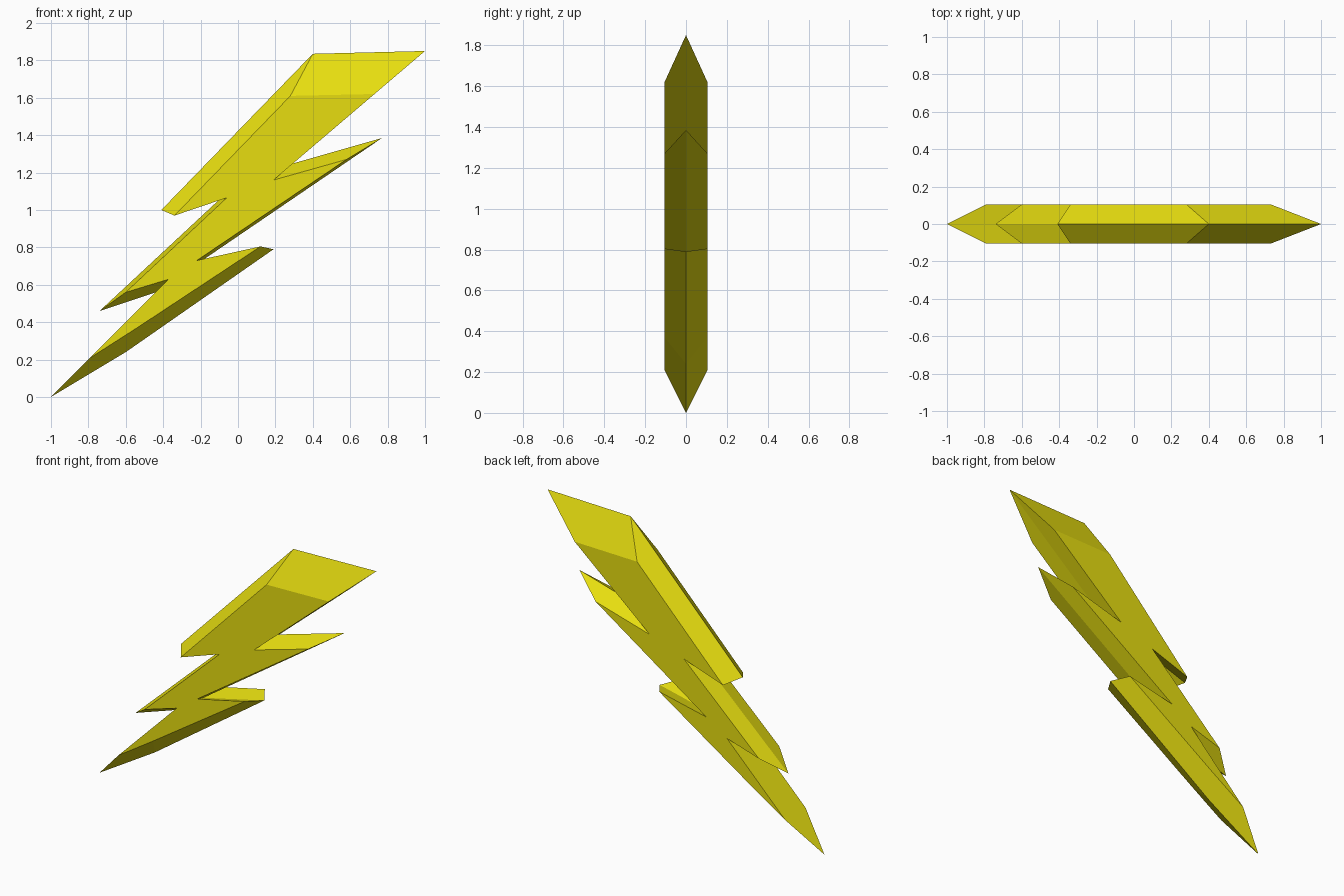
import bpy
import bmesh

cube = bpy.data.objects.get("Cube")
if cube:
    bpy.data.objects.remove(cube, do_unlink=True)

HALF_DEPTH = 0.105

# Each corner of the bolt: (ridge x, ridge z), (flat face x, flat face z)
CORNERS = [
    ((-1.00, 0.00), (-0.79, 0.21)),    # bottom point
    ((-0.60, 0.24), (-0.54, 0.37)),    # slight bend in the lower edge
    ((0.19, 0.79), (0.12, 0.805)),     # lower right barb
    ((-0.25, 0.69), (-0.22, 0.73)),    # lower right notch
    ((0.77, 1.385), (0.58, 1.27)),     # middle right barb
    ((0.28, 1.245), (0.19, 1.16)),     # upper right notch
    ((1.00, 1.85), (0.73, 1.62)),      # top right corner
    ((0.40, 1.835), (0.28, 1.61)),     # top left corner
    ((-0.41, 1.00), (-0.34, 0.97)),    # upper left barb
    ((-0.02, 1.13), (-0.06, 1.065)),   # upper left notch
    ((-0.74, 0.46), (-0.60, 0.56)),    # lower left barb
    ((-0.44, 0.56), (-0.37, 0.63)),    # lower left notch
]

# Single yellow colour
yellow = bpy.data.materials.new("bolt yellow")
yellow.use_nodes = True
colour = (0.80, 0.73, 0.005, 1.0)
yellow.diffuse_color = colour
yellow.node_tree.nodes["Principled BSDF"].inputs["Base Color"].default_value = colour

# Flat front and back faces, each joined to the ridge by slanted sides
bm = bmesh.new()
ridge = [bm.verts.new((x, 0, z)) for (x, z), _ in CORNERS]
for side in (-HALF_DEPTH, HALF_DEPTH):
    rim = [bm.verts.new((x, side, z)) for _, (x, z) in CORNERS]
    bm.faces.new(rim)
    for i in range(len(rim)):
        j = (i + 1) % len(rim)
        bm.faces.new((rim[i], ridge[i], ridge[j], rim[j]))
bmesh.ops.recalc_face_normals(bm, faces=bm.faces)

mesh = bpy.data.meshes.new("lightning_bolt")
bm.to_mesh(mesh)
bm.free()
mesh.materials.append(yellow)
bolt = bpy.data.objects.new("lightning_bolt", mesh)
bpy.context.collection.objects.link(bolt)
